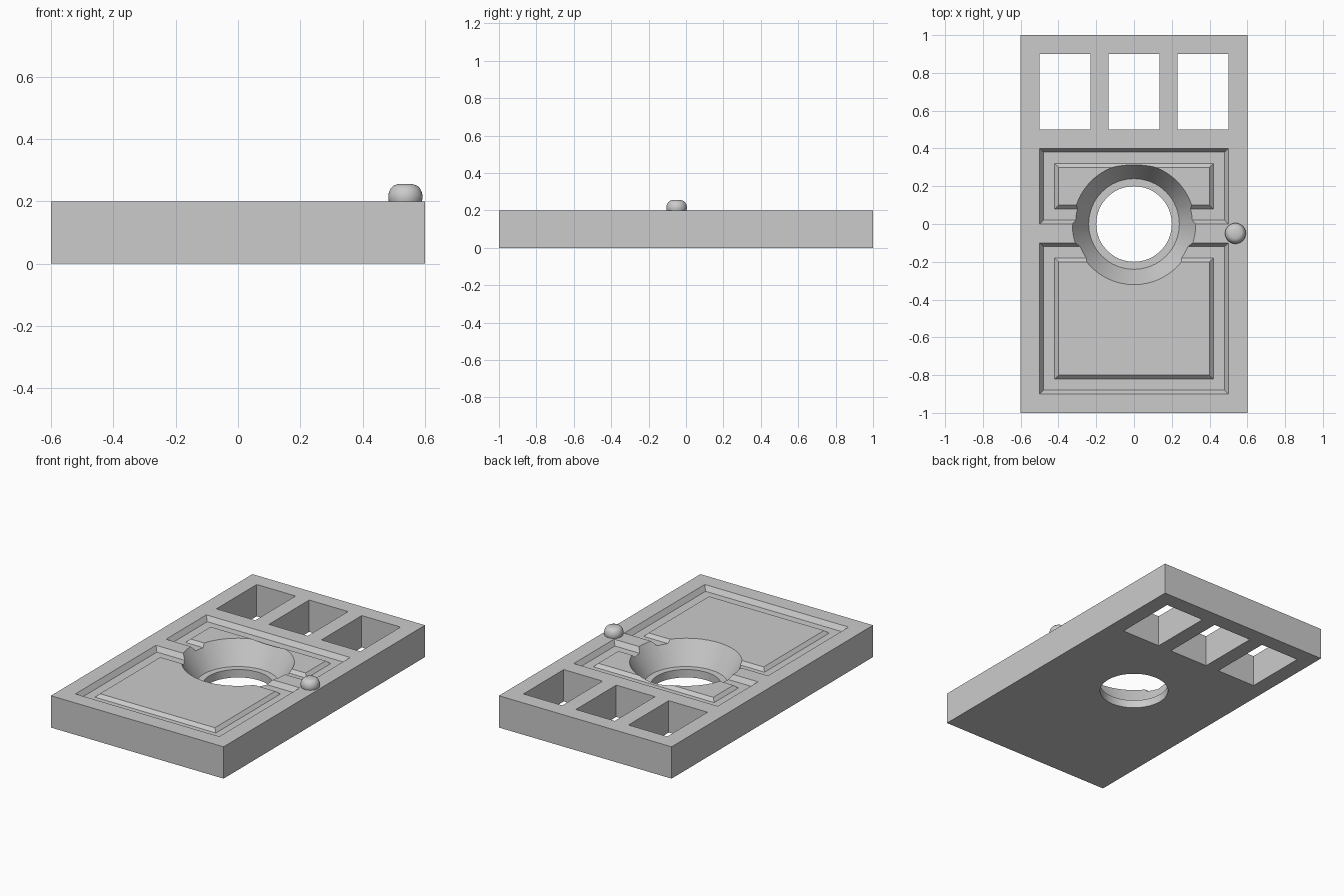
import bpy, bmesh, math

if "Cube" in bpy.data.objects:
    bpy.data.objects.remove(bpy.data.objects["Cube"], do_unlink=True)

grey = bpy.data.materials.new("plain grey")
grey.use_nodes = True
GREY = (0.6, 0.6, 0.6, 1)
grey.diffuse_color = GREY
grey.node_tree.nodes["Principled BSDF"].inputs["Base Color"].default_value = GREY


def finish(name, bm):
    bmesh.ops.recalc_face_normals(bm, faces=bm.faces)
    mesh = bpy.data.meshes.new(name)
    bm.to_mesh(mesh)
    bm.free()
    mesh.materials.append(grey)
    obj = bpy.data.objects.new(name, mesh)
    bpy.context.collection.objects.link(obj)
    return obj


def block(name, x0, x1, y0, y1, z0, z1, inset=0.0):
    """Box whose bottom (positive inset) or top (negative inset) is wider."""
    bm = bmesh.new()
    bmesh.ops.create_cube(bm, size=1)
    for v in bm.verts:
        grow = inset if v.co.z < 0 else 0
        v.co.x = x0 - grow if v.co.x < 0 else x1 + grow
        v.co.y = y0 - grow if v.co.y < 0 else y1 + grow
        v.co.z = z0 if v.co.z < 0 else z1
    return finish(name, bm)


def lathe(name, profile, steps, x=0, y=0):
    """Revolve (radius, height) points that start and end on the axis."""
    bm = bmesh.new()
    verts = [bm.verts.new((r, 0, z)) for r, z in profile]
    edges = [bm.edges.new(pair) for pair in zip(verts, verts[1:])]
    bmesh.ops.spin(bm, geom=verts + edges, cent=(0, 0, 0), axis=(0, 0, 1),
                   angle=math.tau, steps=steps)
    bmesh.ops.remove_doubles(bm, verts=bm.verts, dist=1e-5)
    bmesh.ops.translate(bm, verts=bm.verts, vec=(x, y, 0))
    return finish(name, bm)


def combine(target, tool, operation):
    mod = target.modifiers.new("combine", "BOOLEAN")
    mod.operation, mod.solver, mod.object = operation, "EXACT", tool
    bpy.context.view_layer.objects.active = target
    bpy.ops.object.modifier_apply(modifier=mod.name)
    bpy.data.objects.remove(tool, do_unlink=True)


# Door slab
TOP, FIELD, FLOOR = 0.2, 0.19, 0.17
door = block("door_slab", -0.6, 0.6, -1, 1, 0, TOP)

# Three windows
for cx in (-0.365, 0, 0.365):
    combine(door, block("window_cutter", cx - 0.135, cx + 0.135, 0.5, 0.9, -0.1, 0.3), "DIFFERENCE")

# Two panels: sloped recess with a raised field inside
BEVEL = 0.02
for y0, y1 in ((0, 0.4), (-0.9, -0.1)):
    recess = block("recess_cutter", -0.5, 0.5, y0, y1, FLOOR, TOP + 0.03, -2 * BEVEL)
    for v in recess.data.vertices:
        grow = -BEVEL if v.co.z < TOP else BEVEL
        v.co.x = math.copysign(0.5 + grow, v.co.x)
        v.co.y = y0 - grow if v.co.y < (y0 + y1) / 2 else y1 + grow
    combine(door, recess, "DIFFERENCE")
    field = block("panel_field", -0.4, 0.4, y0 + 0.1, y1 - 0.1, FLOOR - 0.02, FIELD, 2 * BEVEL)
    combine(door, field, "UNION")

# Round opening: straight below, a ledge, then a flared cone
slope = 0.58
hole = lathe("hole_cutter", [(0, -0.1), (0.2, -0.1), (0.2, 0.05), (0.24, 0.05),
                             (0.24 + slope * 0.25, 0.3), (0, 0.3)], 64)
combine(door, hole, "DIFFERENCE")

# Rounded knob
knob = lathe("door_knob", [(0, 0.19), (0.05, 0.19), (0.053, 0.2), (0.055, 0.21), (0.055, 0.22),
                           (0.052, 0.232), (0.046, 0.243), (0.037, 0.251), (0.025, 0.255),
                           (0, 0.256)], 32, 0.537, -0.05)

for obj in (door, knob):
    bpy.ops.object.select_all(action="DESELECT")
    obj.select_set(True)
    bpy.context.view_layer.objects.active = obj
    bpy.ops.object.shade_smooth_by_angle(angle=math.radians(30))
